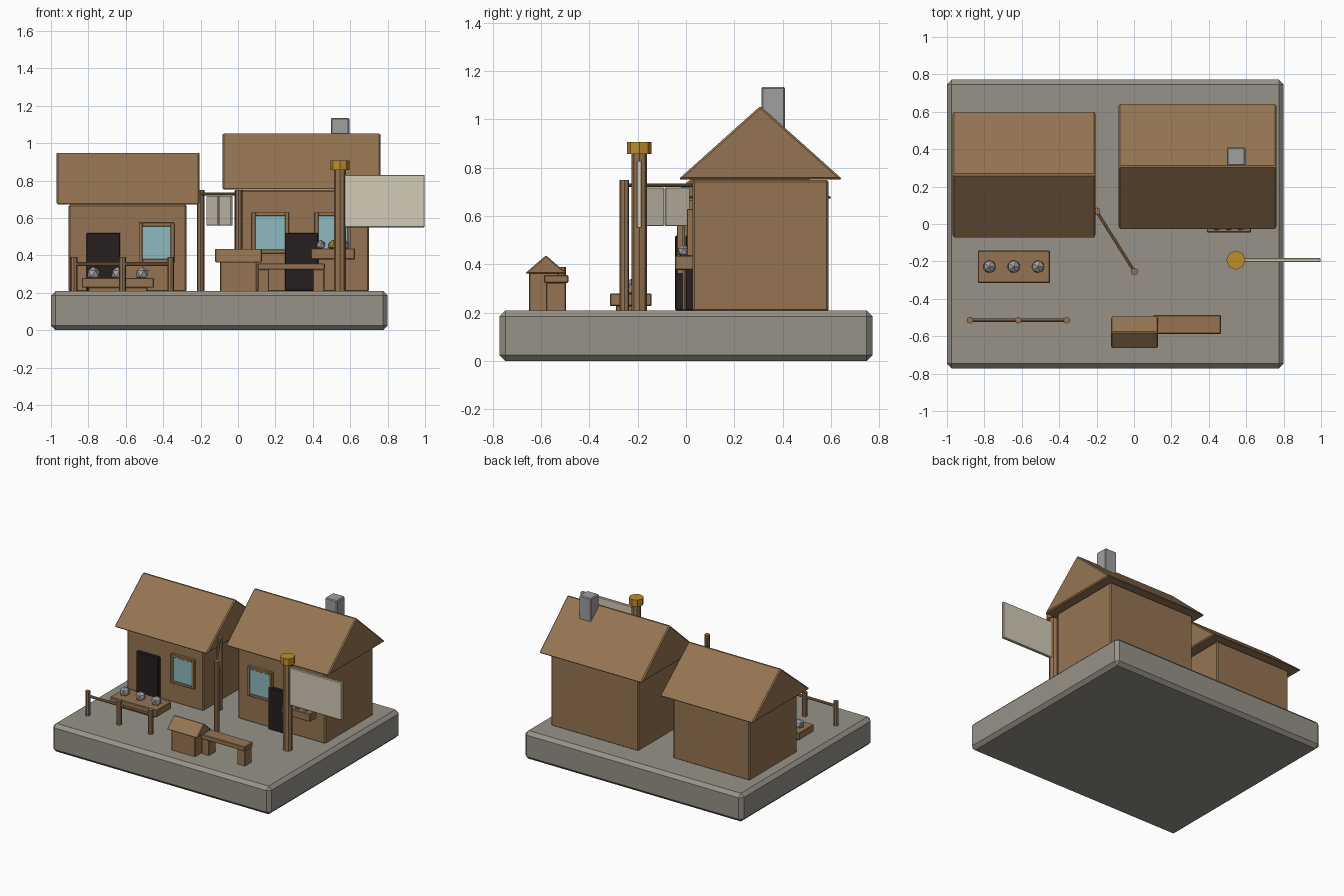
import bpy, bmesh, math
from mathutils import Vector

if "Cube" in bpy.data.objects:
    bpy.data.objects.remove(bpy.data.objects["Cube"])


def mat(name, r, g, b):
    m = bpy.data.materials.new(name)
    m.diffuse_color = (r, g, b, 1)
    m.use_nodes = True
    m.node_tree.nodes["Principled BSDF"].inputs["Base Color"].default_value = m.diffuse_color
    return m


WOOD = mat("brown wood", 0.30, 0.175, 0.085)
STONE = mat("warm stone", 0.31, 0.29, 0.25)
GREY = mat("grey", 0.35, 0.35, 0.35)
DARK = mat("dark door", 0.020, 0.013, 0.014)
GLASS = mat("pale blue glass", 0.27, 0.49, 0.52)
GOLD = mat("gold", 0.52, 0.27, 0.025)
CREAM = mat("cream cloth", 0.65, 0.60, 0.47)


def finish(name, bm, material, bevel=0.0):
    bmesh.ops.recalc_face_normals(bm, faces=bm.faces)
    if bevel:
        bmesh.ops.bevel(bm, geom=bm.edges[:], offset=bevel, segments=1, affect='EDGES')
    me = bpy.data.meshes.new(name)
    bm.to_mesh(me)
    bm.free()
    me.materials.append(material)
    ob = bpy.data.objects.new(name, me)
    bpy.context.collection.objects.link(ob)
    return ob


def box(name, x0, x1, y0, y1, z0, z1, material=WOOD, bevel=0.004):
    bm = bmesh.new()
    bmesh.ops.create_cube(bm, size=1)
    for v in bm.verts:
        v.co = (x0 if v.co.x < 0 else x1, y0 if v.co.y < 0 else y1, z0 if v.co.z < 0 else z1)
    return finish(name, bm, material, bevel)


def gable(name, x0, x1, y0, y1, z0, z1, bevel=0.008):
    bm = bmesh.new()
    prof = [(y0, z0), (y1, z0), ((y0 + y1) / 2, z1)]
    a = [bm.verts.new((x0, y, z)) for y, z in prof]
    b = [bm.verts.new((x1, y, z)) for y, z in prof]
    bm.faces.new(a)
    bm.faces.new(b)
    for i in range(3):
        j = (i + 1) % 3
        bm.faces.new((a[i], a[j], b[j], b[i]))
    return finish(name, bm, WOOD, bevel)


def rod(name, p, q, r, material=WOOD, sides=8):
    p, q = Vector(p), Vector(q)
    bm = bmesh.new()
    bmesh.ops.create_cone(bm, cap_ends=True, segments=sides, radius1=r, radius2=r, depth=(q - p).length)
    ob = finish(name, bm, material)
    ob.location = (p + q) / 2
    ob.rotation_euler = (q - p).to_track_quat('Z', 'Y').to_euler()
    return ob


def ball(name, c, r, material):
    bm = bmesh.new()
    bmesh.ops.create_icosphere(bm, subdivisions=1, radius=r)
    finish(name, bm, material).location = c


def window(name, x0, x1, wall_y, z0, z1):
    # four frame bars around a thin pane
    f, y0 = 0.02, wall_y - 0.022
    box(name + "_frame_left", x0, x0 + f, y0, wall_y + 0.01, z0, z1, bevel=0.002)
    box(name + "_frame_right", x1 - f, x1, y0, wall_y + 0.01, z0, z1, bevel=0.002)
    box(name + "_frame_top", x0 + f, x1 - f, y0, wall_y + 0.01, z1 - f, z1, bevel=0.002)
    box(name + "_frame_bottom", x0 + f, x1 - f, y0, wall_y + 0.01, z0, z0 + f, bevel=0.002)
    box(name + "_glass", x0 + f, x1 - f, wall_y - 0.018, wall_y - 0.009, z0 + f, z1 - f, GLASS, 0)


G = 0.21  # ground level on top of the plinth
box("plinth", -1.0, 0.8, -0.772, 0.772, 0, G, STONE, 0.025)

# Left house
box("left_house_walls", -0.905, -0.275, -0.015, 0.545, G - 0.005, 0.672, bevel=0.008)
gable("left_house_roof", -0.97, -0.205, -0.078, 0.606, 0.673, 0.953)
box("left_house_door", -0.81, -0.63, -0.045, 0.0, G, 0.52, DARK)
window("left_house_window", -0.53, -0.34, -0.015, 0.36, 0.575)

# Right house
box("right_house_walls", -0.02, 0.70, 0.027, 0.59, G - 0.005, 0.75, bevel=0.008)
gable("right_house_roof", -0.083, 0.762, -0.032, 0.648, 0.752, 1.056)
box("right_house_door", 0.25, 0.43, -0.002, 0.04, G, 0.52, DARK)
window("right_house_left_window", 0.073, 0.272, 0.027, 0.41, 0.63)
window("right_house_right_window", 0.41, 0.605, 0.027, 0.41, 0.63)
box("chimney", 0.497, 0.595, 0.313, 0.41, 0.88, 1.135, GREY, 0.006)

# Flower box under the right window
box("flower_box", 0.39, 0.625, -0.045, 0.03, 0.378, 0.437)
for i, m in enumerate((GREY, GOLD, GREY)):
    ball(f"flower_{i + 1}", (0.442 + i * 0.064, -0.01, 0.455), 0.027, m)

# Produce stand with three round pieces
box("stand_tray", -0.835, -0.45, -0.315, -0.142, 0.228, 0.28)
box("stand_foot", -0.80, -0.485, -0.29, -0.165, G - 0.005, 0.23)
for i in range(3):
    ball(f"produce_{i + 1}", (-0.773 + i * 0.13, -0.228, 0.302), 0.038, GREY)

# Fence
for i in range(3):
    x = -0.877 + i * 0.259
    rod(f"fence_post_{i + 1}", (x, -0.515, G - 0.005), (x, -0.515, 0.39), 0.018)
rod("fence_rail", (-0.877, -0.515, 0.353), (-0.36, -0.515, 0.353), 0.010)

# Washing line with two hanging cloths
A, B = Vector((-0.2, 0.068, 0)), Vector((0.003, -0.255, 0))
for i, p in enumerate((A, B)):
    rod(f"line_post_{i + 1}", (p.x, p.y, G - 0.005), (p.x, p.y, 0.75), 0.02)
up = Vector((0, 0, 0.728))
rod("washing_line", A + up, B + up, 0.008)
L, d = (B - A).length, (B - A).normalized()
for i, (s, e) in enumerate(((0.17, 0.48), (0.50, 0.82))):
    w = (e - s) * L
    cloth = box(f"hanging_cloth_{i + 1}", -w / 2, w / 2, -0.006, 0.006, 0.56, 0.718, CREAM, 0.002)
    cloth.location = A + d * L * (s + e) / 2
    cloth.rotation_euler.z = math.atan2(d.y, d.x)

# Flag pole with gold cap and plain flag
rod("flag_pole", (0.545, -0.193, G - 0.005), (0.545, -0.193, 0.86), 0.032)
rod("flag_pole_cap", (0.545, -0.193, 0.857), (0.545, -0.193, 0.907), 0.051, GOLD)
box("flag", 0.565, 0.998, -0.204, -0.182, 0.55, 0.83, CREAM)

# Small hutch
box("hutch_walls", -0.095, 0.10, -0.65, -0.525, G - 0.005, 0.37)
gable("hutch_roof", -0.122, 0.128, -0.667, -0.492, 0.362, 0.438, 0.005)

# Bench
box("bench_seat", 0.105, 0.465, -0.587, -0.487, 0.323, 0.357)
for i, x in enumerate((0.105, 0.40)):
    box(f"bench_leg_{i + 1}", x, x + 0.062, -0.58, -0.497, G - 0.005, 0.325)
